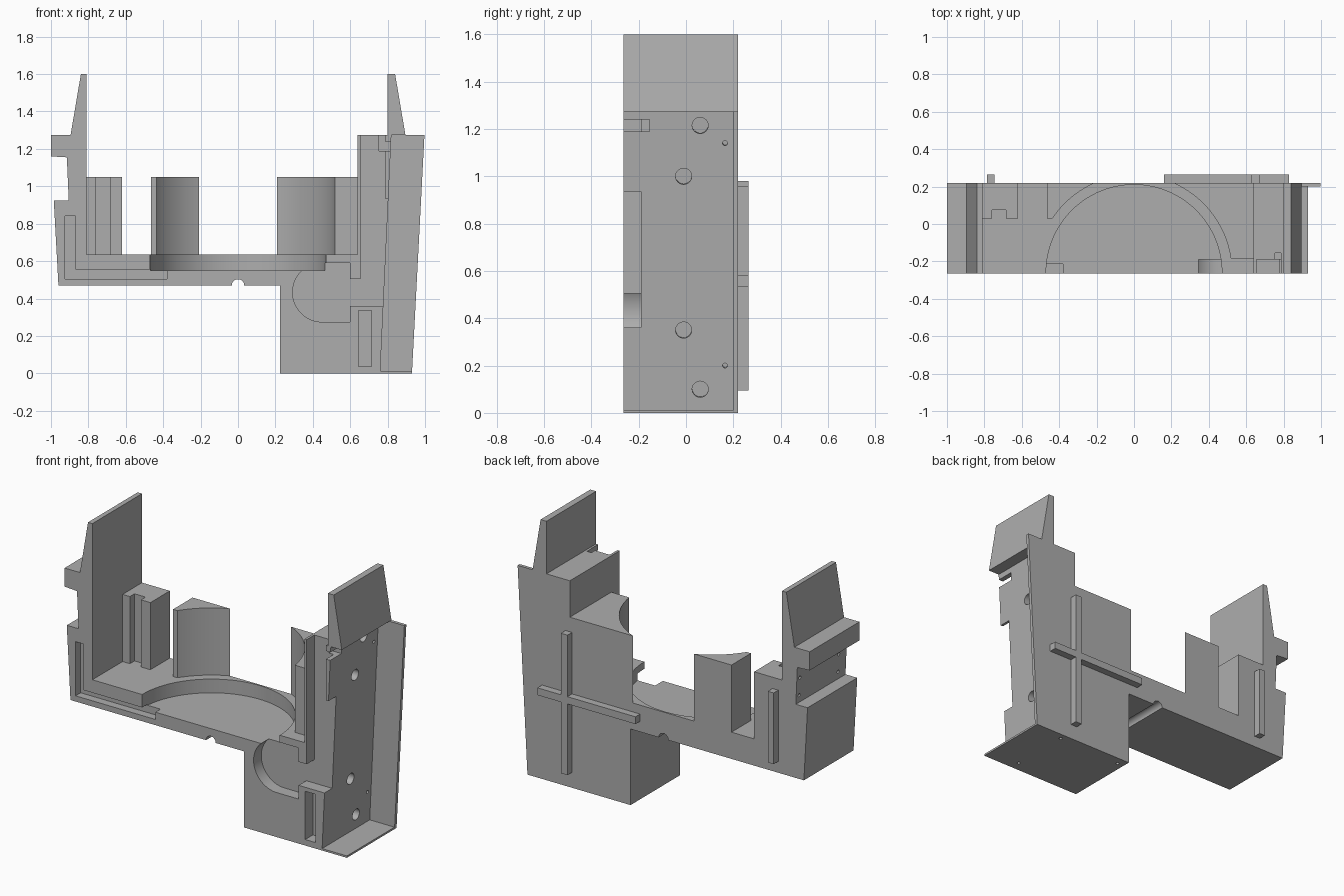
import bpy, bmesh
from math import sin, cos, pi, radians, sqrt, atan2
from mathutils import Matrix, Vector

cube = bpy.data.objects.get("Cube")
if cube:
    bpy.data.objects.remove(cube, do_unlink=True)

grey = bpy.data.materials.new("plain grey")
grey.use_nodes = True
tone = (0.42, 0.42, 0.42, 1)
grey.diffuse_color = tone
grey.node_tree.nodes["Principled BSDF"].inputs["Base Color"].default_value = tone

FRONT, BACK, TOP, FLOOR = -0.265, 0.22, 1.275, 0.635
OUT = -0.4  # cutters start in front of the body


def extrude(name, points, start, end, axis="Y"):
    """Solid from a flat outline: (x, z) swept along y, or (x, y) along z."""
    bm = bmesh.new()
    place = (lambda p: (p[0], start, p[1])) if axis == "Y" else (lambda p: (p[0], p[1], start))
    face = bm.faces.new([bm.verts.new(place(p)) for p in points])
    swept = bmesh.ops.extrude_face_region(bm, geom=[face])["geom"]
    shift = (0, end - start, 0) if axis == "Y" else (0, 0, end - start)
    bmesh.ops.translate(bm, vec=shift, verts=[v for v in swept if isinstance(v, bmesh.types.BMVert)])
    bmesh.ops.recalc_face_normals(bm, faces=bm.faces)
    mesh = bpy.data.meshes.new(name)
    bm.to_mesh(mesh)
    bm.free()
    mesh.materials.append(grey)
    ob = bpy.data.objects.new(name, mesh)
    bpy.context.collection.objects.link(ob)
    return ob


def box(name, x, y, z):
    return extrude(name, [(x[0], z[0]), (x[1], z[0]), (x[1], z[1]), (x[0], z[1])], *y)


def arc(cx, cy, r, a, b, n=48):
    return [(cx + r * cos(a + (b - a) * i / n), cy + r * sin(a + (b - a) * i / n)) for i in range(n + 1)]


def rod(name, centre, direction, r, length, n=32):
    ob = extrude(name, arc(0, 0, r, 0, 2 * pi * (n - 1) / n, n - 1), -length / 2, length / 2, "Z")
    turn = Vector(direction).to_track_quat("Z", "Y").to_matrix().to_4x4()
    ob.data.transform(Matrix.Translation(centre) @ turn)
    return ob


def cut(target, cutter):
    mod = target.modifiers.new(cutter.name, "BOOLEAN")
    mod.operation, mod.solver, mod.object = "DIFFERENCE", "EXACT", cutter
    bpy.context.view_layer.objects.active = target
    bpy.ops.object.modifier_apply(modifier=mod.name)
    bpy.data.objects.remove(cutter, do_unlink=True)


# Main body: side walls with fins, floor and deep block in one section
body = extrude("body", [
    (-0.96, 0.47), (0.225, 0.47), (0.225, 0), (0.76, 0), (0.82, TOP), (0.895, TOP),
    (0.84, 1.6), (0.80, 1.6), (0.80, TOP), (0.64, TOP), (0.64, FLOOR), (-0.81, FLOOR),
    (-0.81, 1.6), (-0.84, 1.6), (-0.895, TOP), (-1, TOP), (-1, 1.16), (-0.915, 1.155),
    (-0.905, 0.925), (-0.985, 0.925)], FRONT, BACK)

# Half-round tray and the groove under the floor
cut(body, rod("tray_cutter", (0, -0.26, 0.8), (0, 0, 1), 0.47, 0.5, 128))
cut(body, rod("groove_cutter", (0, 0, 0.47), (0, 1, 0), 0.033, 1))

# L-shaped channel on the front
cut(body, extrude("channel_cutter", [
    (-0.925, 0.505), (-0.38, 0.505), (-0.38, 0.555), (-0.87, 0.555),
    (-0.87, 0.84), (-0.925, 0.84)], OUT, -0.215))

# Rounded pocket joined to the tall recess in the tower
cut(body, extrude("recess_cutter", arc(0.45, 0.433, 0.158, pi / 2, 3 * pi / 2) + [
    (0.60, 0.275), (0.60, 0.36), (0.9, 0.36), (0.9, 0.935), (0.787, 0.935), (0.787, 1.4),
    (0.655, 1.4), (0.655, 0.505), (0.60, 0.505), (0.60, 0.591)], OUT, -0.19))
cut(body, extrude("notch_cutter", [
    (0.755, 1.19), (0.9, 1.19), (0.9, 1.24), (0.785, 1.24), (0.785, 1.4), (0.755, 1.4)], OUT, -0.155))
cut(body, box("slot_cutter", (0.645, 0.715), (OUT, -0.19), (0.037, 0.335)))

# Holes in the sloping side
slope = (TOP, 0, -0.06)
for y, z, r in [(0.06, 1.215, 0.034), (-0.01, 1.0, 0.034), (-0.01, 0.35, 0.034),
                (0.06, 0.1, 0.034), (0.165, 1.14, 0.01), (0.165, 0.2, 0.01)]:
    cut(body, rod("side_hole_cutter", (0.76 + 0.047 * z, y, z), slope, r, 0.1))

# Small holes in the other side and underneath
for y in (-0.19, 0.19):
    for z in (0.97, 1.08):
        cut(body, rod("small_hole_cutter", (-0.91, y, z), (1, 0, 0), 0.01, 0.08, 16))
for x, y in [(0.715, 0.18), (0.72, -0.2), (0.27, 0.17)]:
    cut(body, rod("base_hole_cutter", (x, y, 0), (0, 0, 1), 0.01, 0.08, 16))

# Posts with hollow round faces around the tray
R, CY = 0.523, -0.26
back_angle = atan2(BACK - CY, sqrt(R * R - (BACK - CY) ** 2))
right_end = atan2(-0.185 - CY, sqrt(R * R - (-0.185 - CY) ** 2))
left_end = pi - atan2(0.03 - CY, sqrt(R * R - (0.03 - CY) ** 2))
parts = [body]
parts.append(extrude("left_post", arc(0, CY, R, right_end, back_angle) + [
    (0.64, BACK), (0.64, -0.185)], FLOOR, 1.05, "Z"))
parts.append(extrude("right_post", arc(0, CY, R, pi - back_angle, left_end) + [
    (-0.465, 0.03), (-0.465, BACK)], FLOOR, 1.05, "Z"))
parts.append(extrude("grooved_post", [
    (-0.81, 0.03), (-0.76, 0.03), (-0.76, 0.075), (-0.685, 0.075), (-0.685, 0.03),
    (-0.62, 0.03), (-0.62, BACK), (-0.81, BACK)], FLOOR, 1.05, "Z"))

# Thin flange and foot plate beside the sloping face
parts.append(extrude("back_flange", [(0.76, 0), (0.93, 0), (0.997, TOP), (0.82, TOP)], 0.2, BACK))
parts.append(box("foot_plate", (0.76, 0.93), (FRONT, 0.2), (0, 0.012)))

# Raised ribs on the back
for name, x, z in [("cross_upright", (0.625, 0.67), (0.095, 0.96)),
                   ("cross_bar_inner", (0.16, 0.625), (0.535, 0.58)),
                   ("cross_bar_outer", (0.67, 0.83), (0.535, 0.58)),
                   ("single_rib", (-0.785, -0.745), (0.54, 0.98))]:
    parts.append(box(name, x, (BACK, 0.265), z))

# Smooth curves, sharp edges
bpy.ops.object.select_all(action="DESELECT")
for ob in parts:
    ob.select_set(True)
bpy.context.view_layer.objects.active = body
bpy.ops.object.shade_smooth_by_angle(angle=radians(30))
